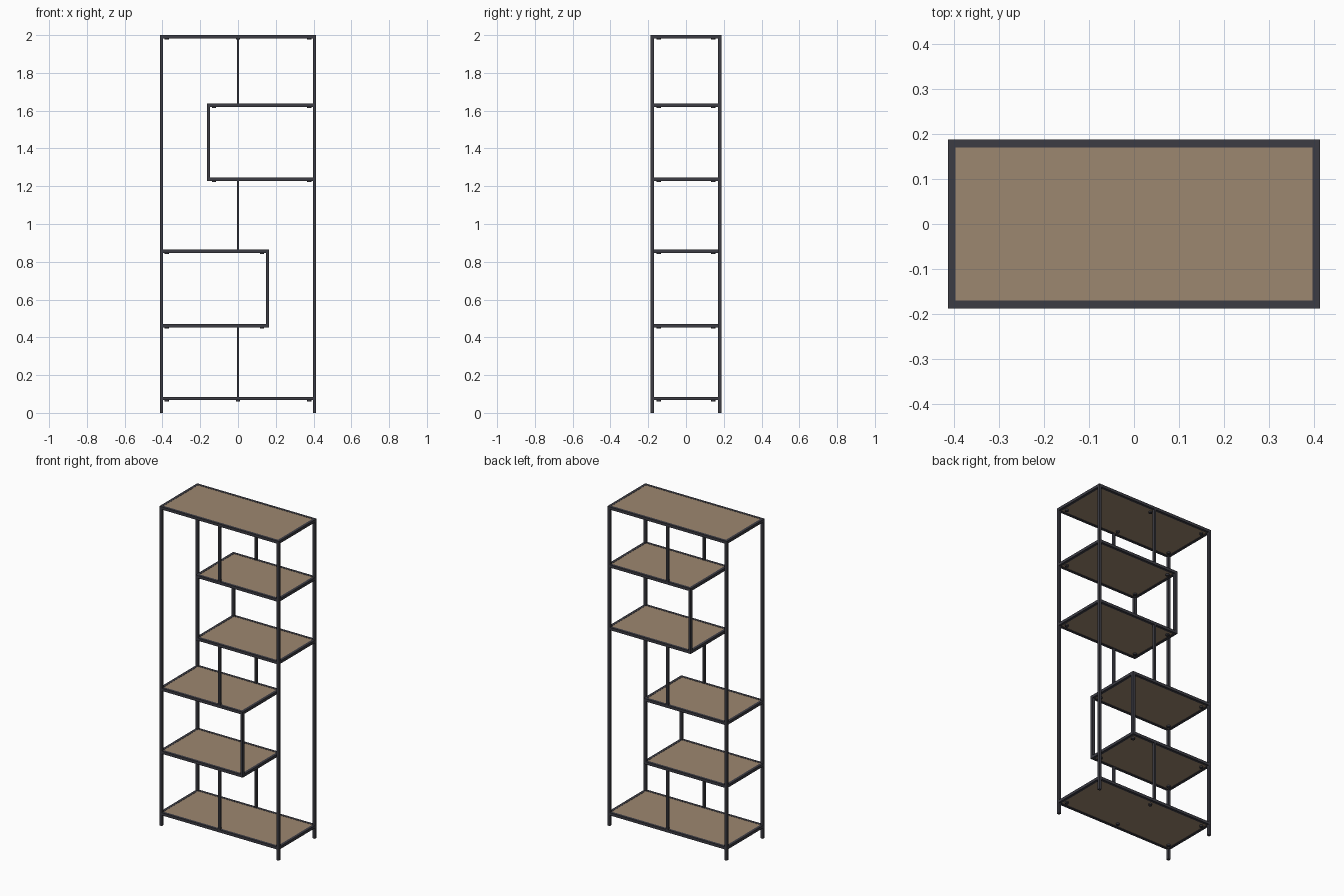
import bpy
import bmesh
from mathutils import Matrix, Vector

cube = bpy.data.objects.get("Cube")
if cube:
    bpy.data.objects.remove(cube, do_unlink=True)


def make_material(name, rgb, roughness):
    mat = bpy.data.materials.new(name)
    mat.use_nodes = True
    mat.diffuse_color = (*rgb, 1)
    bsdf = mat.node_tree.nodes["Principled BSDF"]
    bsdf.inputs["Base Color"].default_value = (*rgb, 1)
    bsdf.inputs["Roughness"].default_value = roughness
    return mat


STEEL = make_material("dark steel", (0.045, 0.045, 0.057), 0.5)
WOOD = make_material("brown wood", (0.335, 0.242, 0.163), 0.6)

W, D, H = 0.414, 0.1875, 2.0    # half width, half depth, height
T = 0.017                       # tube thickness
M = 0.013                       # thin divider width
BOX_END = 0.164                 # free end of the short shelves


def add_object(name, bm, mat):
    mesh = bpy.data.meshes.new(name)
    bm.to_mesh(mesh)
    bm.free()
    mesh.materials.append(mat)
    obj = bpy.data.objects.new(name, mesh)
    bpy.context.collection.objects.link(obj)
    return obj


def add_box(bm, low, high):
    low, high = Vector(low), Vector(high)
    place = Matrix.Translation((low + high) / 2) @ Matrix.Diagonal((*(high - low), 1))
    bmesh.ops.create_cube(bm, size=1, matrix=place)


def uprights(name, x, width, z0, z1):
    """A front and back pair of vertical tubes centred on x."""
    bm = bmesh.new()
    for y in (-D, D - T):
        add_box(bm, (x - width / 2, y, z0), (x + width / 2, y + T, z1))
    add_object(name, bm, STEEL)


def shelf(name, x0, x1, top):
    """Tube frame, inlaid board and the round pads below it."""
    low = top - T
    bm = bmesh.new()
    for x in (x0, x1 - T):
        # Side rails sit between the corner posts except on the top frame
        end = D - T if abs(x + T / 2) > W - T and top < H else D
        add_box(bm, (x, -end, low), (x + T, end, top))
    for y in (-D, D - T):
        add_box(bm, (x0 + T, y, low), (x1 - T, y + T, top))
    add_object(name + "_frame", bm, STEEL)

    bm = bmesh.new()
    add_box(bm, (x0 + T, T - D, low + 0.003), (x1 - T, D - T, top - 0.001))
    add_object(name + "_board", bm, WOOD)

    bm = bmesh.new()
    pad_xs = [x0 + 0.037, x1 - 0.037]
    if x1 - x0 > W * 1.5:
        pad_xs.append(0)
    for x in pad_xs if x0 == -x1 else pad_xs[:2]:
        for y in (-0.144, 0.144):
            bmesh.ops.create_cone(
                bm, cap_ends=True, segments=16, radius1=0.011, radius2=0.011,
                depth=0.009, matrix=Matrix.Translation((x, y, low - 0.001)))
    add_object(name + "_pads", bm, STEEL)


# Corner posts
for side, x in (("left", W - T / 2), ("right", T / 2 - W)):
    uprights(side + "_posts", x, T, 0, H - T)

# Shelves from the floor up
LEVELS = {
    "bottom_shelf": (-W, W, 0.084),
    "lower_box_floor": (-W, BOX_END, 0.47),
    "lower_box_roof": (-W, BOX_END, 0.864),
    "upper_box_floor": (-BOX_END, W, 1.245),
    "upper_box_roof": (-BOX_END, W, 1.637),
    "top_shelf": (-W, W, H),
}
for name, (x0, x1, top) in LEVELS.items():
    shelf(name, x0, x1, top)

# Uprights between neighbouring levels: central dividers and box ends
tops = [level[2] for level in LEVELS.values()]
SPANS = [
    ("lower_divider", 0, M),
    ("lower_box_end", BOX_END - T / 2, T),
    ("middle_divider", 0, M),
    ("upper_box_end", T / 2 - BOX_END, T),
    ("upper_divider", 0, M),
]
for (name, x, width), z0, z1 in zip(SPANS, tops, tops[1:]):
    uprights(name, x, width, z0, z1 - T)
